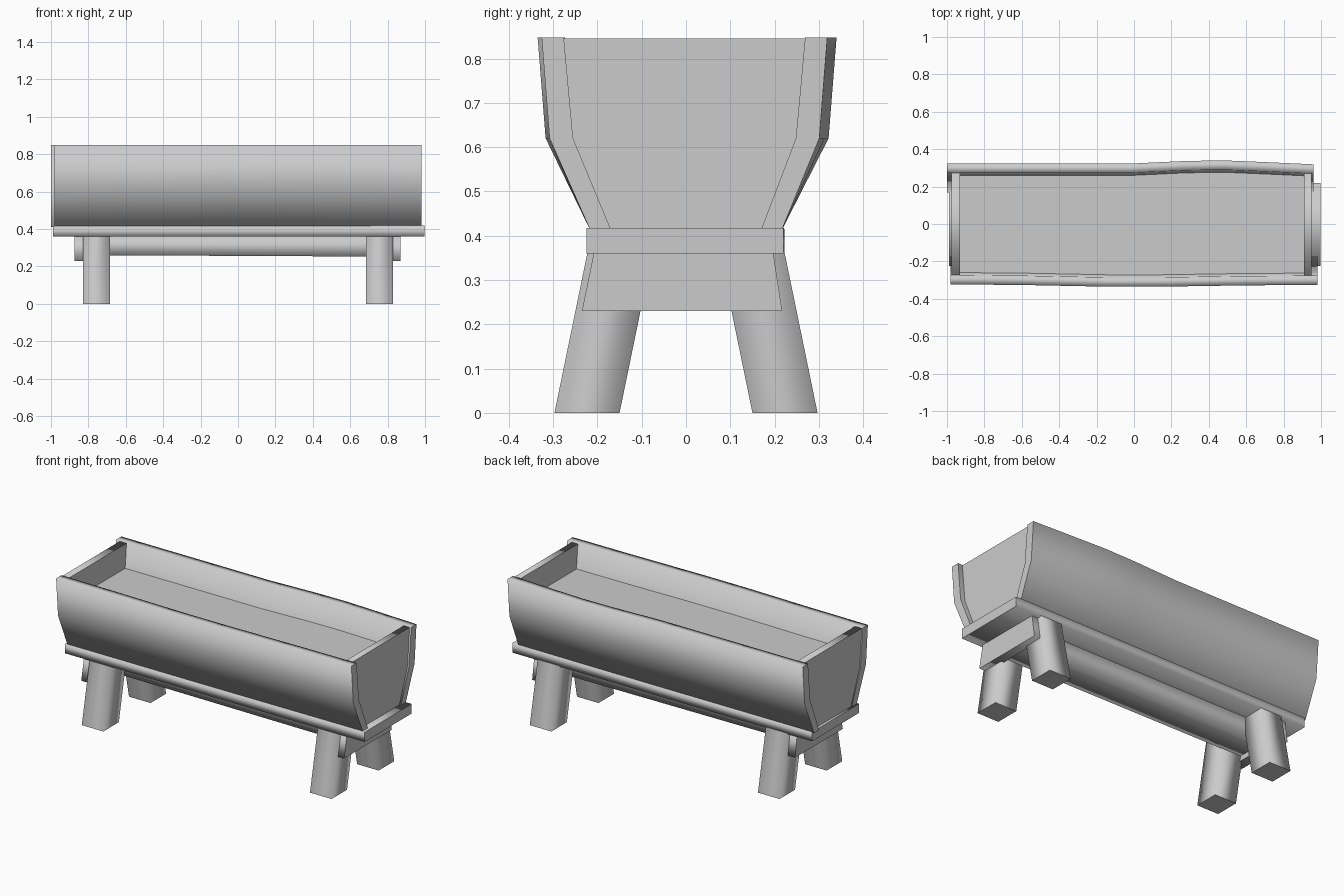
import bpy, bmesh

if "Cube" in bpy.data.objects:
    bpy.data.objects.remove(bpy.data.objects["Cube"])


def loft(name, rings):
    """Skin a list of point rings: smooth sides, crisp flat end caps."""
    bm = bmesh.new()
    loops = [[bm.verts.new(p) for p in r] for r in rings]
    n = len(loops[0])
    for a, b in zip(loops, loops[1:]):
        for i in range(n):
            j = (i + 1) % n
            bm.faces.new((a[i], a[j], b[j], b[i])).smooth = True
    for ring in (loops[0], loops[-1]):
        cap = bm.faces.new(ring)
        for e in cap.edges:
            e.smooth = False
    bmesh.ops.recalc_face_normals(bm, faces=bm.faces)
    me = bpy.data.meshes.new(name)
    bm.to_mesh(me)
    bm.free()
    ob = bpy.data.objects.new(name, me)
    bpy.context.collection.objects.link(ob)
    return ob


def rect_x(x, y0, y1, z0, z1):
    return [(x, y0, z0), (x, y1, z0), (x, y1, z1), (x, y0, z1)]


def rect_z(z, x0, x1, y0, y1):
    return [(x0, y0, z), (x1, y0, z), (x1, y1, z), (x0, y1, z)]


# Bent side boards: cross-section (distance from centre, height), outer then inner
board = [(0.215, 0.41), (0.305, 0.62), (0.323, 0.848),
         (0.273, 0.848), (0.252, 0.62), (0.168, 0.41)]


def side_board(name, side, stations):
    rings = []
    for x, bulge in stations:
        rings.append([(x, side * (y + bulge * min(1, (z - 0.41) / 0.21)), z)
                      for y, z in board])
    return loft(name, rings)


side_board("front_board", -1, [(-0.98, 0), (-0.6, 0.003), (-0.15, 0.012),
                               (0.15, 0.012), (0.6, 0.005), (0.98, 0.003)])
side_board("back_board", 1, [(-1.0, 0), (-0.5, 0.0), (-0.02, 0.0),
                             (0.28, 0.014), (0.48, 0.017), (0.7, 0.008), (0.96, -0.004)])

# End panels fitted between the side boards
panel = [(-0.19, 0.41), (0.19, 0.41), (0.272, 0.62), (0.285, 0.845),
         (-0.285, 0.845), (-0.272, 0.62)]
for name, x0, x1 in (("left_end_panel", -0.975, -0.93), ("right_end_panel", 0.91, 0.95)):
    loft(name, [[(x, y, z) for y, z in panel] for x in (x0, x1)])

# Flat fill surface inside the trough
me = bpy.data.meshes.new("trough_fill")
me.from_pydata(rect_z(0.70, -0.95, 0.93, -0.275, 0.275), [], [(0, 1, 2, 3)])
bpy.context.collection.objects.link(bpy.data.objects.new("trough_fill", me))

# Base plank under the trough
loft("base_plank", [rect_x(-0.99, -0.225, 0.22, 0.36, 0.415),
                    rect_x(0.0, -0.225, 0.222, 0.36, 0.415),
                    rect_x(0.997, -0.225, 0.22, 0.36, 0.418)])

# Central beam joining the two leg frames
loft("centre_beam", [rect_x(-0.83, -0.1, 0.1, 0.26, 0.362),
                     rect_x(0.83, -0.1, 0.1, 0.252, 0.362)])

# Flared cross braces outside the legs
brace = [(-0.235, 0.23), (0.217, 0.23), (0.197, 0.362), (-0.208, 0.362)]
for name, x0, x1 in (("left_brace", -0.875, -0.815), ("right_brace", 0.81, 0.868)):
    loft(name, [[(x, y, z) for y, z in brace] for x in (x0, x1)])

# Splayed legs
for sx, lr in ((-1, "left"), (1, "right")):
    for sy, fb in ((-1, "front"), (1, "back")):
        xs = sorted((sx * 0.685, sx * 0.828))
        foot = sorted((sy * 0.15, sy * 0.297))
        top = sorted((sy * 0.075, sy * 0.222))
        loft(f"{fb}_{lr}_leg", [rect_z(0.0, *xs, *foot), rect_z(0.365, *xs, *top)])
